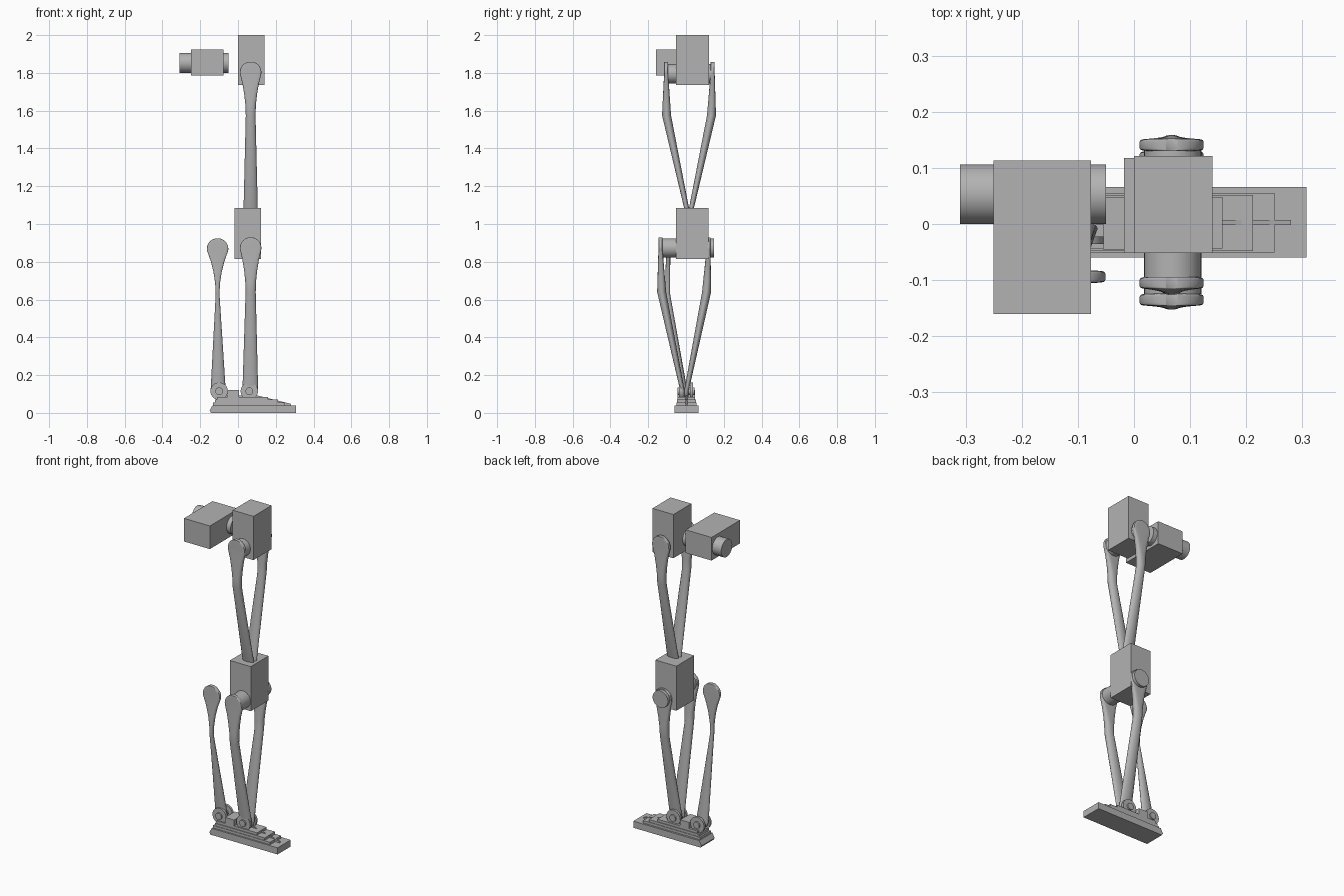
import bpy, bmesh, math
from mathutils import Matrix, Vector

old = bpy.data.objects.get("Cube")
if old:
    bpy.data.objects.remove(old, do_unlink=True)

grey = bpy.data.materials.new("plain grey")
grey.use_nodes = True
COLOUR = (0.45, 0.45, 0.45, 1)
grey.diffuse_color = COLOUR
grey.node_tree.nodes["Principled BSDF"].inputs["Base Color"].default_value = COLOUR


def finish(name, bm, smooth=False):
    bmesh.ops.recalc_face_normals(bm, faces=bm.faces)
    mesh = bpy.data.meshes.new(name)
    bm.to_mesh(mesh)
    bm.free()
    mesh.materials.append(grey)
    obj = bpy.data.objects.new(name, mesh)
    bpy.context.collection.objects.link(obj)
    if smooth:
        bpy.ops.object.select_all(action='DESELECT')
        obj.select_set(True)
        bpy.context.view_layer.objects.active = obj
        bpy.ops.object.shade_smooth_by_angle(angle=math.radians(35))
    return obj


def box(name, x, y, z):
    bm = bmesh.new()
    size = Vector((x[1] - x[0], y[1] - y[0], z[1] - z[0]))
    mid = Vector((sum(x), sum(y), sum(z))) / 2
    bmesh.ops.create_cube(bm, size=1, matrix=Matrix.Translation(mid) @ Matrix.Diagonal(size.to_4d()))
    return finish(name, bm)


def cylinder(name, a, b, r):
    a, b = Vector(a), Vector(b)
    turn = (b - a).to_track_quat('Z', 'Y').to_matrix().to_4x4()
    bm = bmesh.new()
    bmesh.ops.create_cone(bm, cap_ends=True, segments=40, radius1=r, radius2=r, depth=(b - a).length,
                          matrix=Matrix.Translation((a + b) / 2) @ turn)
    return finish(name, bm, True)


def extrude_xz(name, points, y):
    bm = bmesh.new()
    face = bm.faces.new([bm.verts.new((px, y[0], pz)) for px, pz in points])
    new = bmesh.ops.extrude_face_region(bm, geom=[face])["geom"]
    bmesh.ops.translate(bm, vec=(0, y[1] - y[0], 0), verts=[v for v in new if isinstance(v, bmesh.types.BMVert)])
    return finish(name, bm)


def loft(name, sections, sides=24):
    """Skin sections of (x, y, z, half width, half depth, squareness)."""
    bm = bmesh.new()
    rings = []
    for x, y, z, w, d, power in sections:
        ring = []
        for i in range(sides):
            a = math.tau * (i + 0.5) / sides
            c, s = math.cos(a), math.sin(a)
            ring.append(bm.verts.new((x + w * math.copysign(abs(c) ** power, c),
                                      y + d * math.copysign(abs(s) ** power, s), z)))
        rings.append(ring)
    for lower, upper in zip(rings, rings[1:]):
        for i in range(sides):
            j = (i + 1) % sides
            bm.faces.new((lower[i], lower[j], upper[j], upper[i]))
    bm.faces.new(rings[0])
    bm.faces.new(rings[-1])
    return finish(name, bm, True)


def link(name, x, head_y, head_z, neck, foot, round_foot):
    """Teardrop rod: flat round head, bent neck, blade-like lower end."""
    r, thick = 0.057, 0.011
    sections = []
    for i in range(1, 10):
        a = math.radians(90 - 11 * i)
        sections.append((x, head_y, head_z + r * math.sin(a), r * math.cos(a), thick, 0.3))
    ny, nz, nw, nd = neck
    z0, w0 = sections[-1][2], sections[-1][3]
    for t in (0.25, 0.5, 0.75, 1):
        ease = math.sin(t * math.pi / 2) ** 0.85
        sections.append((x, head_y + (ny - head_y) * t, z0 + (nz - z0) * t, w0 + (nw - w0) * ease,
                         thick + (nd - thick) * t, 0.3 + 0.7 * t))
    fx, fy, fz, fw, fd = foot
    sections.append((fx, fy, fz, fw, fd, 1))
    if round_foot:
        for a in (30, 55, 80):
            a = math.radians(a)
            sections.append((fx, fy, fz - fw * math.sin(a), fw * math.cos(a), fd, 1))
    return loft(name, sections)


# Hip actuators
box("side_hip_housing", (-0.25, -0.077), (-0.16, 0.113), (1.785, 1.925))
cylinder("side_hip_shaft", (-0.31, 0.053, 1.853), (-0.05, 0.053, 1.853), 0.053)
box("hip_housing", (0, 0.14), (-0.052, 0.121), (1.735, 2))
cylinder("hip_shaft", (0.069, -0.108, 1.795), (0.069, 0.148, 1.795), 0.051)

# Knee actuator
box("knee_housing", (-0.018, 0.122), (-0.052, 0.118), (0.815, 1.085))
cylinder("knee_shaft", (0.069, -0.125, 0.873), (0.069, 0.148, 0.873), 0.051)

# Mirrored pairs of thigh and shin rods
for side, label in ((-1, "front"), (1, "back")):
    link("thigh_rod_" + label, 0.067, 0.018 + side * 0.123, 1.803,
         (0.016 + side * 0.119, 1.575, 0.026, 0.024), (0.067, 0.016 + side * 0.012, 1.08, 0.038, 0.013), False)
    link("shin_rod_" + label, 0.067, -0.008 + side * 0.127, 0.873,
         (-0.010 + side * 0.119, 0.64, 0.027, 0.024), (0.065, -0.008 + side * 0.010, 0.115, 0.042, 0.012), True)

# Slim rear push rod
link("push_rod", -0.108, -0.094, 0.868, (-0.098, 0.63, 0.010, 0.014), (-0.105, -0.008, 0.125, 0.040, 0.014), True)

# Foot sole and stepped upper
extrude_xz("foot_sole", [(-0.15, 0.012), (-0.143, 0), (0.307, 0), (0.307, 0.04), (-0.135, 0.04)], (-0.06, 0.066))
for i, (x0, x1, half) in enumerate(((-0.132, 0.25, 0.053), (-0.122, 0.212, 0.05), (-0.112, 0.158, 0.046))):
    z = 0.04 + 0.015 * i
    box("foot_step_%d" % (i + 1), (x0, x1), (0.002 - half, 0.002 + half), (z, z + 0.015))
extrude_xz("foot_rib", [(-0.1, 0.04), (0.28, 0.04), (0.28, 0.048), (0.1, 0.093), (-0.1, 0.093)], (-0.002, 0.007))

# Ankle pivots and the bridge between them
for x, label in ((-0.1, "rear"), (0.06, "fore")):
    for side, end in ((-1, "front"), (1, "back")):
        cylinder("ankle_disc_%s_%s" % (label, end), (x, side * 0.022, 0.115), (x, side * 0.036, 0.115), 0.046)
    cylinder("ankle_pin_" + label, (x, -0.045, 0.115), (x, 0.045, 0.115), 0.02)
box("ankle_bridge", (-0.055, 0.005), (-0.045, 0.048), (0.085, 0.122))
